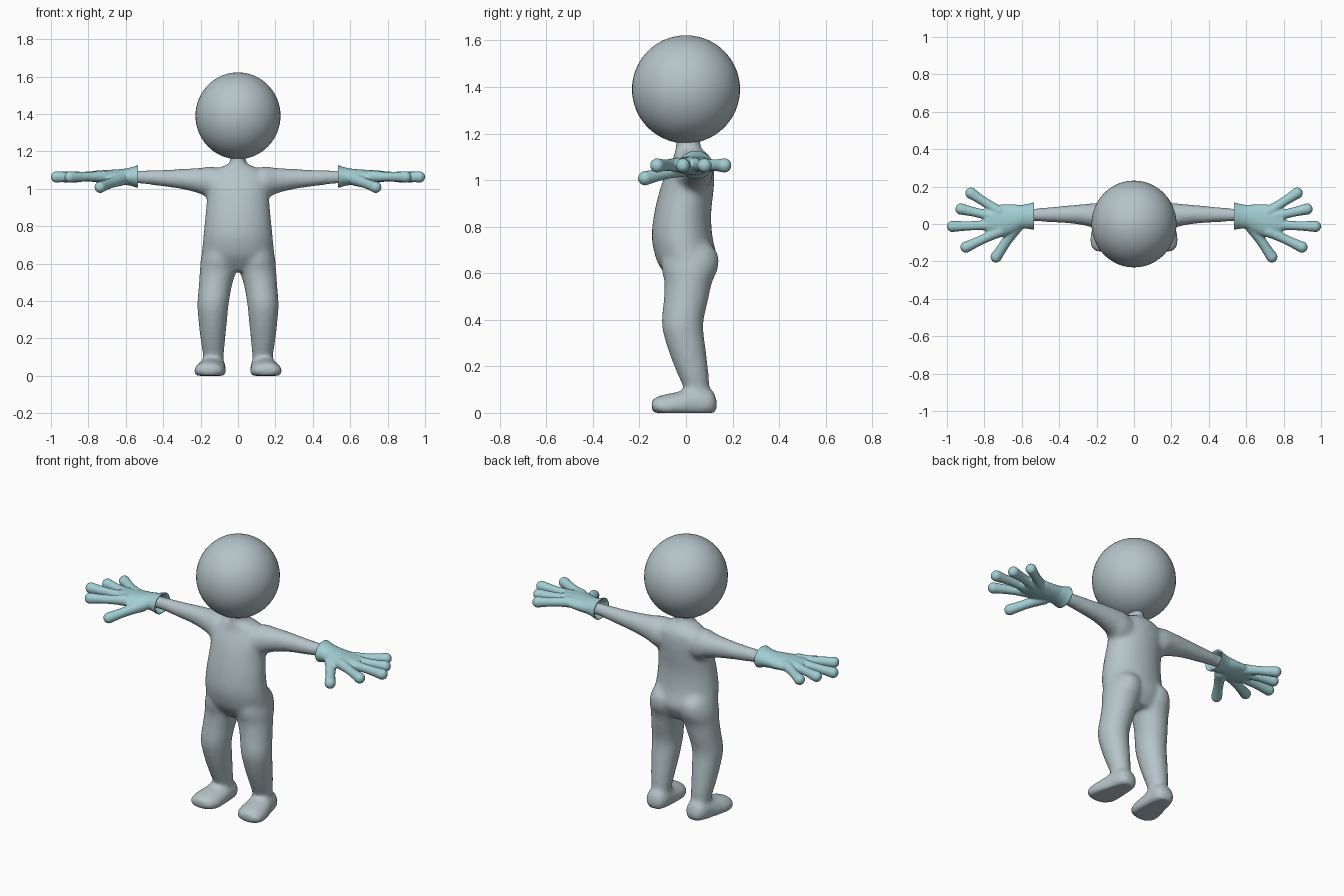
import bpy, bmesh, math
from mathutils import Vector

if "Cube" in bpy.data.objects:
    bpy.data.objects.remove(bpy.data.objects["Cube"])


def make_material(name, colour):
    mat = bpy.data.materials.new(name)
    mat.use_nodes = True
    mat.diffuse_color = (*colour, 1)
    bsdf = mat.node_tree.nodes["Principled BSDF"]
    bsdf.inputs["Base Color"].default_value = (*colour, 1)
    return mat


grey = make_material("soft_grey", (0.46, 0.55, 0.58))
teal = make_material("pale_teal", (0.36, 0.62, 0.65))


def spline(rows, steps=4):
    """Catmull-Rom interpolation of section rows."""
    rows = [rows[0]] + rows + [rows[-1]]
    out = []
    for a, b, c, d in zip(rows, rows[1:], rows[2:], rows[3:]):
        for i in range(steps):
            t = i / steps
            out.append([q + 0.5 * t * (r - p + t * (2*p - 5*q + 4*r - s + t * (3*(q - r) + s - p)))
                        for p, q, r, s in zip(a, b, c, d)])
    return out + [rows[-1]]


def loft(bm, rows, axis, side=1, floor=None, smooth=True, n=32):
    """Closed tube; each row is position, low and high of the other two axes."""
    u, v = [k for k in range(3) if k != axis]
    rings = []
    for pos, u0, u1, v0, v1 in (spline(rows) if smooth else rows):
        ring = []
        for k in range(n):
            a = math.tau * k / n
            co = [0, 0, 0]
            co[axis] = pos
            co[u] = (u0 + u1) / 2 + (u1 - u0) / 2 * math.cos(a)
            co[v] = (v0 + v1) / 2 + (v1 - v0) / 2 * math.sin(a)
            co[0] *= side
            if floor is not None:
                co[2] = max(co[2], floor)
            ring.append(bm.verts.new(co))
        rings.append(ring)
    faces = [bm.faces.new(rings[0]), bm.faces.new(rings[-1])]
    for a, b in zip(rings, rings[1:]):
        for k in range(n):
            j = (k + 1) % n
            faces.append(bm.faces.new((a[k], a[j], b[j], b[k])))
    bmesh.ops.recalc_face_normals(bm, faces=faces)


def ball(bm, centre, radius):
    res = bmesh.ops.create_uvsphere(bm, u_segments=16, v_segments=10, radius=radius)
    bmesh.ops.translate(bm, verts=res["verts"], vec=centre)


def finger(bm, root, tip, r0, r1):
    """Round finger, thin in the middle with a bulbous tip."""
    root, tip = Vector(root), Vector(tip)
    count = 16
    for i in range(count + 1):
        t = i / count
        ball(bm, root.lerp(tip, t), r0 + (r1 - r0) * t - 0.006 * math.sin(math.pi * t))


def blended(name, bm, mat, voxel, passes):
    """Fuse overlapping volumes into one smooth skin."""
    mesh = bpy.data.meshes.new(name)
    bm.to_mesh(mesh)
    bm.free()
    mesh.materials.append(mat)
    obj = bpy.data.objects.new(name, mesh)
    bpy.context.collection.objects.link(obj)
    remesh = obj.modifiers.new("fuse", "REMESH")
    remesh.mode = "VOXEL"
    remesh.voxel_size = voxel
    remesh.use_smooth_shade = True
    soften = obj.modifiers.new("soften", "SMOOTH")
    soften.factor = 0.5
    soften.iterations = passes
    return obj


# Head
bpy.ops.mesh.primitive_uv_sphere_add(segments=48, ring_count=32, radius=0.232, location=(0, 0, 1.39))
head = bpy.context.object
head.name = "head"
head.scale.x = 0.98
head.data.materials.append(grey)
bpy.ops.object.shade_smooth()

# Torso and neck
bm = bmesh.new()
loft(bm, [
    (0.56, -0.12, 0.12, -0.06, 0.09),
    (0.61, -0.19, 0.19, -0.10, 0.12),
    (0.66, -0.193, 0.193, -0.128, 0.135),
    (0.75, -0.185, 0.185, -0.147, 0.115),
    (0.85, -0.175, 0.175, -0.138, 0.108),
    (0.95, -0.167, 0.167, -0.115, 0.118),
    (1.02, -0.172, 0.172, -0.09, 0.122),
    (1.08, -0.155, 0.155, -0.06, 0.115),
    (1.115, -0.095, 0.095, -0.05, 0.09),
    (1.14, -0.045, 0.045, -0.045, 0.065),
    (1.21, -0.042, 0.042, -0.045, 0.06)], 2)

for s in (1, -1):
    # Arm and shoulder
    loft(bm, [
        (0.05, -0.05, 0.10, 0.93, 1.10),
        (0.14, -0.05, 0.115, 0.94, 1.118),
        (0.20, -0.025, 0.112, 0.972, 1.112),
        (0.30, -0.002, 0.104, 0.998, 1.106),
        (0.42, 0.008, 0.093, 1.015, 1.10),
        (0.53, 0.014, 0.083, 1.028, 1.098),
        (0.59, 0.016, 0.08, 1.03, 1.096)], 0, s)
    # Leg and buttock
    loft(bm, [
        (0.05, 0.085, 0.18, 0.0, 0.10),
        (0.11, 0.076, 0.187, -0.012, 0.10),
        (0.18, 0.07, 0.198, -0.042, 0.096),
        (0.28, 0.06, 0.21, -0.08, 0.084),
        (0.38, 0.05, 0.217, -0.104, 0.074),
        (0.48, 0.033, 0.21, -0.096, 0.094),
        (0.56, 0.01, 0.204, -0.093, 0.112),
        (0.62, 0.0, 0.20, -0.105, 0.137),
        (0.68, 0.01, 0.185, -0.10, 0.138),
        (0.73, 0.03, 0.16, -0.06, 0.10)], 2, s)
    # Foot
    loft(bm, [
        (-0.148, 0.13, 0.19, 0.018, 0.05),
        (-0.135, 0.09, 0.222, -0.005, 0.065),
        (-0.09, 0.068, 0.235, -0.03, 0.08),
        (-0.03, 0.064, 0.226, -0.035, 0.092),
        (0.03, 0.066, 0.208, -0.035, 0.112),
        (0.08, 0.068, 0.198, -0.03, 0.112),
        (0.115, 0.08, 0.185, -0.015, 0.095),
        (0.132, 0.11, 0.16, 0.012, 0.055)], 1, s, floor=0)
blended("body", bm, grey, 0.012, 8)

# Glove with a hollow flared cuff
bm = bmesh.new()
loft(bm, [
    (0.60, 0.01, 0.085, 1.035, 1.09),
    (0.535, -0.02, 0.105, 1.014, 1.116),
    (0.532, -0.032, 0.117, 1.002, 1.128),
    (0.565, -0.026, 0.108, 1.014, 1.116),
    (0.60, -0.025, 0.102, 1.02, 1.108),
    (0.65, -0.05, 0.105, 1.022, 1.103),
    (0.71, -0.072, 0.105, 1.028, 1.10),
    (0.77, -0.06, 0.09, 1.036, 1.096),
    (0.80, -0.035, 0.06, 1.045, 1.09)], 0, smooth=False)
for root, tip in (((0.72, 0.066), (0.872, 0.165)), ((0.75, 0.04), (0.925, 0.08)),
                  ((0.75, -0.005), (0.97, -0.013)), ((0.72, -0.04), (0.898, -0.124))):
    finger(bm, (*root, 1.066), (*tip, 1.063), 0.032, 0.031)
finger(bm, (0.63, -0.015, 1.05), (0.737, -0.176, 1.008), 0.036, 0.031)
glove = blended("left_glove", bm, teal, 0.006, 4)

# Opposite glove shares the mesh, mirrored
other = glove.copy()
other.name = "right_glove"
other.scale.x = -1
bpy.context.collection.objects.link(other)
